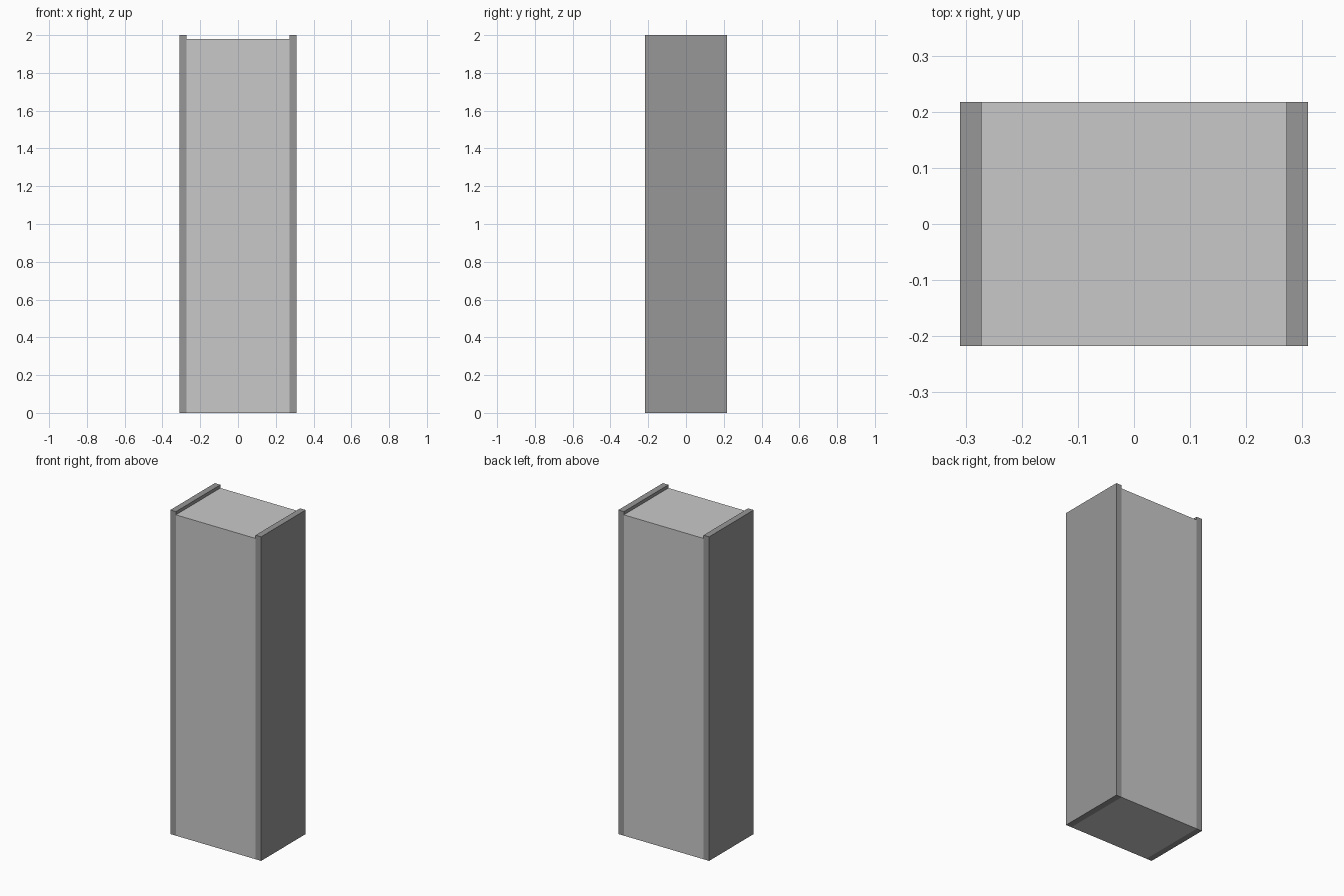
import bpy

if "Cube" in bpy.data.objects:
    bpy.data.objects.remove(bpy.data.objects["Cube"])


def material(name, value):
    mat = bpy.data.materials.new(name)
    mat.diffuse_color = (value, value, value, 1.0)
    mat.use_nodes = True
    mat.node_tree.nodes["Principled BSDF"].inputs["Base Color"].default_value = mat.diffuse_color
    return mat


def box(name, x0, x1, z1, mat, half_depth=0.217):
    """Box standing on z = 0, spanning x0..x1."""
    bpy.ops.mesh.primitive_cube_add(size=1)
    ob = bpy.context.object
    ob.name = name
    ob.location = ((x0 + x1) / 2, 0, z1 / 2)
    ob.scale = (x1 - x0, 2 * half_depth, z1)
    bpy.ops.object.transform_apply(location=True, rotation=False, scale=True)
    ob.data.materials.append(mat)
    return ob


light_grey = material("light grey", 0.584)
mid_grey = material("mid grey", 0.309)

# Cabinet body, slightly lower than the side panels
box("cabinet_body", -0.272, 0.272, 1.98, light_grey)

# Side panels
box("left_panel", -0.31, -0.272, 2.0, mid_grey)
box("right_panel", 0.272, 0.31, 2.0, mid_grey)
